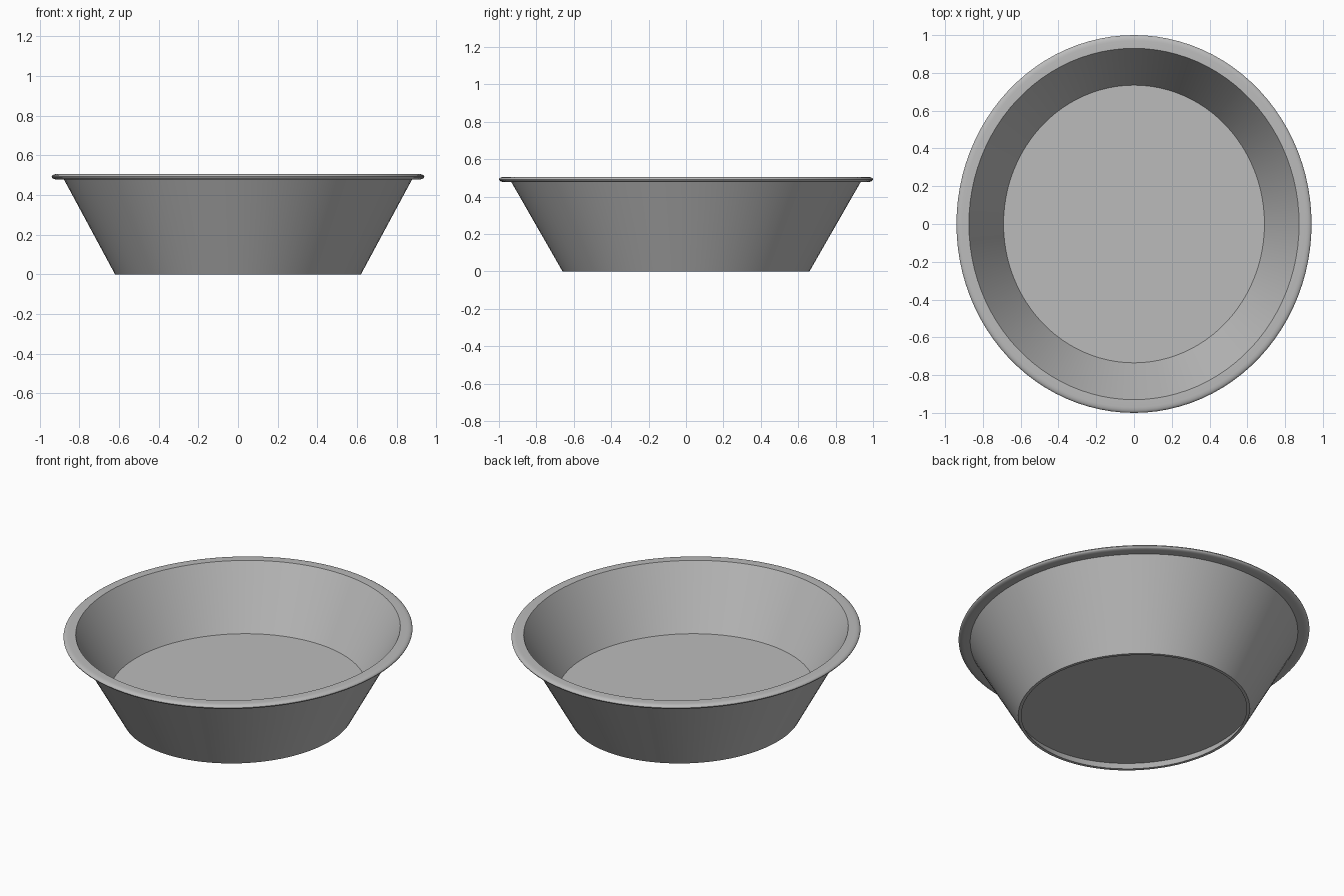
import bpy
import math

if "Cube" in bpy.data.objects:
    bpy.data.objects.remove(bpy.data.objects["Cube"], do_unlink=True)

SEGMENTS = 96
WIDTH_RATIO = 0.94  # the bowl is slightly oval

metal = bpy.data.materials.new("grey metal")
metal.use_nodes = True
GREY = (0.5, 0.5, 0.5, 1)
metal.diffuse_color = GREY
metal.node_tree.nodes["Principled BSDF"].inputs["Base Color"].default_value = GREY


def lathe(name, profile):
    """Spin an (r, z) profile that starts and ends in a flat disc."""
    verts, faces = [], []
    for r, z in profile:
        for i in range(SEGMENTS):
            a = math.tau * i / SEGMENTS
            verts.append((r * WIDTH_RATIO * math.cos(a), r * math.sin(a), z))
    for ring in range(len(profile) - 1):
        for i in range(SEGMENTS):
            j = (i + 1) % SEGMENTS
            a, b = ring * SEGMENTS, (ring + 1) * SEGMENTS
            faces.append((a + i, a + j, b + j, b + i))
    last = (len(profile) - 1) * SEGMENTS
    faces.append(tuple(reversed(range(SEGMENTS))))
    faces.append(tuple(range(last, last + SEGMENTS)))
    mesh = bpy.data.meshes.new(name)
    mesh.from_pydata(verts, [], faces)
    mesh.materials.append(metal)
    obj = bpy.data.objects.new(name, mesh)
    bpy.context.collection.objects.link(obj)
    bpy.ops.object.select_all(action="DESELECT")
    obj.select_set(True)
    bpy.context.view_layer.objects.active = obj
    bpy.ops.object.shade_smooth_by_angle(angle=math.radians(35))
    return obj


# Rolled lip: half-round outer edge between underside and top
lip = []
for k in range(9):
    t = -math.pi / 2 + math.pi * k / 8
    lip.append((0.97 + 0.03 * math.cos(t), 0.492 + 0.014 * math.sin(t)))

# Recessed underside, foot ring, flared wall, lip, inner wall, floor
profile = [(0.67, 0.05), (0.642, 0.0), (0.66, 0.0), (0.934, 0.478)]
profile += lip
profile += [(0.93, 0.506), (0.735, 0.15)]
lathe("bowl", profile)
